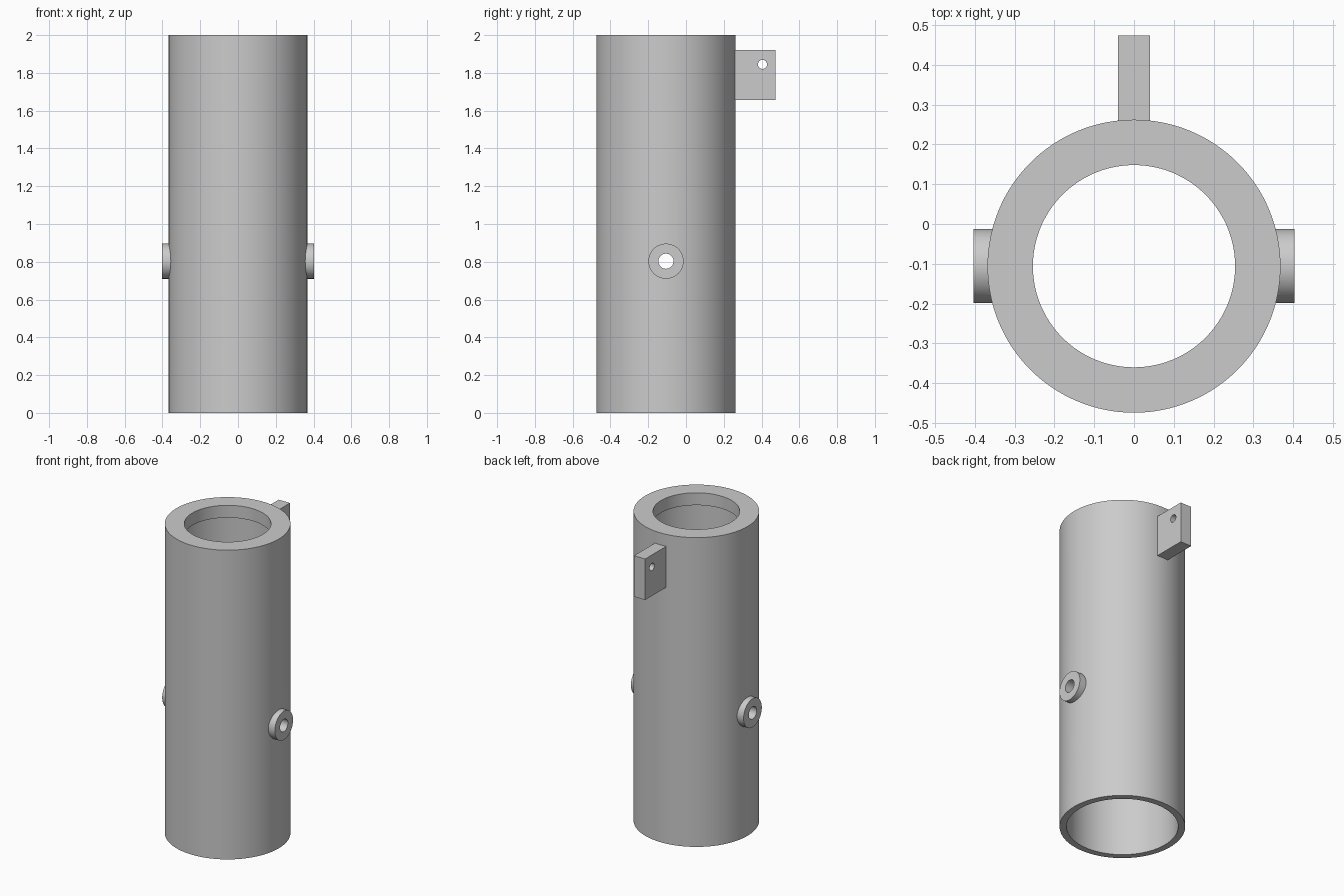
import bpy
import math

AXIS_Y = -0.106      # tube axis, set forward to leave room for the rear lug
PORT_Z = 0.803
OUTER_R, BORE_R, LIP_R = 0.368, 0.327, 0.254

cube = bpy.data.objects.get("Cube")
if cube:
    bpy.data.objects.remove(cube, do_unlink=True)

grey = bpy.data.materials.new("plain_grey")
grey.use_nodes = True
grey.diffuse_color = (0.6, 0.6, 0.6, 1)
grey.node_tree.nodes["Principled BSDF"].inputs["Base Color"].default_value = (0.6, 0.6, 0.6, 1)


def finish(name):
    obj = bpy.context.object
    obj.name = name
    obj.data.materials.append(grey)
    return obj


def cylinder(name, radius, length, location, along_x=False, sides=64):
    turn = (0, math.pi / 2, 0) if along_x else (0, 0, 0)
    bpy.ops.mesh.primitive_cylinder_add(vertices=sides, radius=radius, depth=length,
                                        location=location, rotation=turn)
    return finish(name)


def combine(target, tool, operation):
    """Apply a boolean and discard the helper."""
    tool.hide_render = True
    mod = target.modifiers.new(tool.name, 'BOOLEAN')
    mod.operation = operation
    mod.solver = 'EXACT'
    mod.object = tool
    bpy.context.view_layer.objects.active = target
    bpy.ops.object.modifier_apply(modifier=mod.name)
    bpy.data.objects.remove(tool, do_unlink=True)


# Main tube body
tube = cylinder("tube_with_lug", OUTER_R, 2, (0, AXIS_Y, 1), sides=128)

# Side bosses, as one bar through the tube
boss = cylinder("side_bosses", 0.093, 0.806, (0, AXIS_Y, PORT_Z), along_x=True)
combine(tube, boss, 'UNION')

# Rear mounting lug, rooted inside the wall
back, root = 0.474, 0.235
bpy.ops.mesh.primitive_cube_add(size=1, location=(0, (back + root) / 2, 1.79))
lug = finish("rear_lug")
lug.scale = (0.08, back - root, 0.265)
combine(tube, lug, 'UNION')

# Wide bore below, narrower opening through the top lip
lip_bottom = 1.92
combine(tube, cylinder("main_bore", BORE_R, lip_bottom + 0.1,
                       (0, AXIS_Y, (lip_bottom - 0.1) / 2), sides=128), 'DIFFERENCE')
combine(tube, cylinder("top_opening", LIP_R, 0.4, (0, AXIS_Y, 2), sides=128), 'DIFFERENCE')

# Cross hole through both bosses, pin hole through the lug
combine(tube, cylinder("cross_hole", 0.04, 1, (0, AXIS_Y, PORT_Z), along_x=True), 'DIFFERENCE')
combine(tube, cylinder("pin_hole", 0.024, 0.3, (0, 0.405, 1.845), along_x=True), 'DIFFERENCE')

# Smooth walls with crisp edges
bpy.ops.object.select_all(action='DESELECT')
tube.select_set(True)
bpy.context.view_layer.objects.active = tube
bpy.ops.object.shade_smooth_by_angle(angle=math.radians(30))
